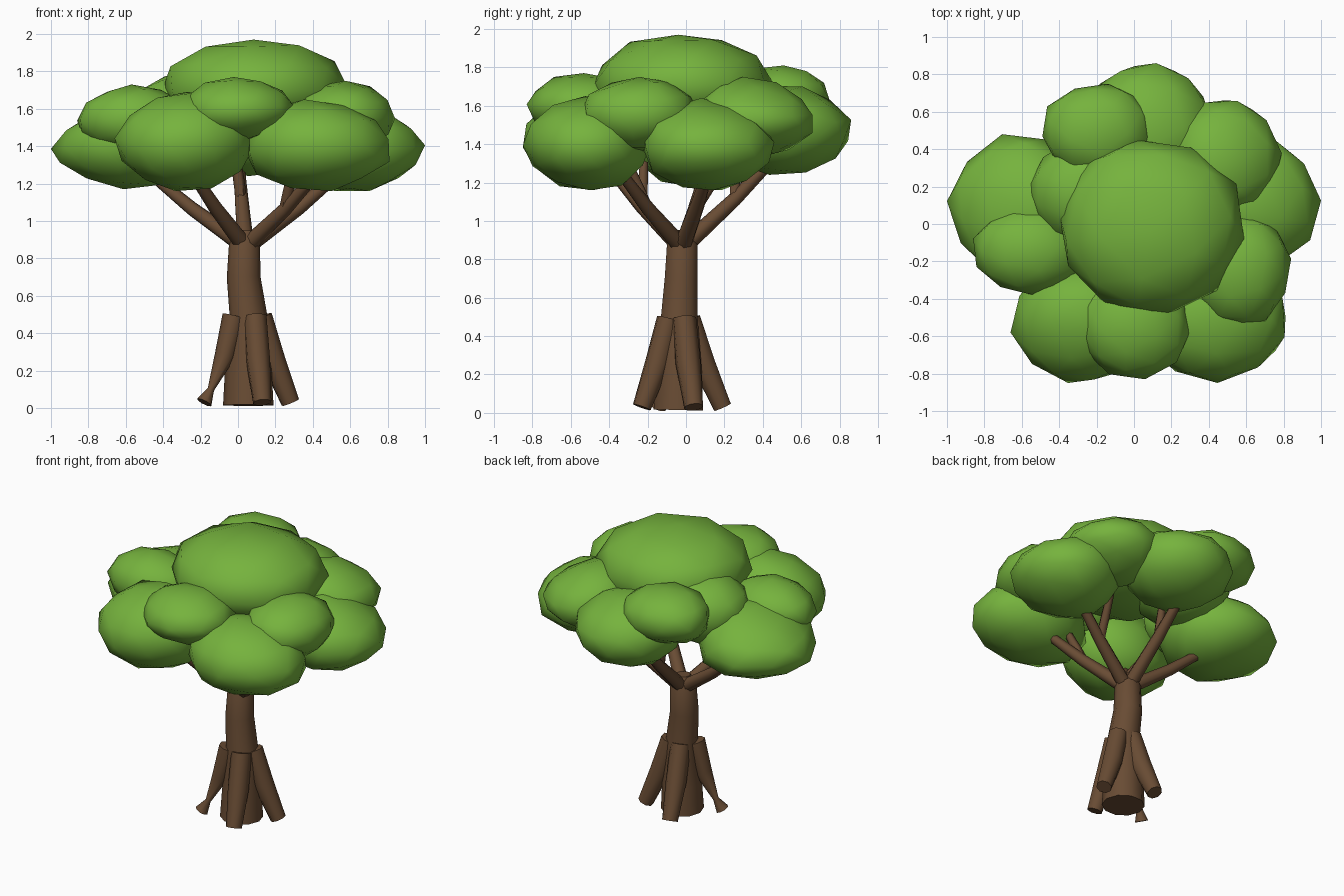
import bpy, bmesh, random
from math import cos, sin, pi
from mathutils import Vector, Euler

random.seed(7)
if "Cube" in bpy.data.objects:
    bpy.data.objects.remove(bpy.data.objects["Cube"])


def material(name, rgb):
    mat = bpy.data.materials.new(name)
    mat.use_nodes = True
    mat.diffuse_color = (*rgb, 1)
    mat.node_tree.nodes["Principled BSDF"].inputs["Base Color"].default_value = (*rgb, 1)
    return mat


leaf_green = material("leaf green", (0.18, 0.45, 0.047))
bark_brown = material("bark brown", (0.14, 0.072, 0.034))


def finish(bm, name, mat):
    bmesh.ops.recalc_face_normals(bm, faces=bm.faces)
    mesh = bpy.data.meshes.new(name)
    bm.to_mesh(mesh)
    bm.free()
    mesh.materials.append(mat)
    obj = bpy.data.objects.new(name, mesh)
    bpy.context.collection.objects.link(obj)
    bpy.ops.object.select_all(action='DESELECT')
    obj.select_set(True)
    bpy.context.view_layer.objects.active = obj
    bpy.ops.object.shade_smooth_by_angle(angle=pi / 3)
    return obj


def tube(name, path, radii, sides=8):
    """Tapered, capped tube through the path points."""
    bm = bmesh.new()
    pts = [Vector(p) for p in path]
    rings = []
    for i, p in enumerate(pts):
        along = pts[min(i + 1, len(pts) - 1)] - pts[max(i - 1, 0)]
        turn = Vector((0, 0, 1)).rotation_difference(along.normalized())
        rings.append([bm.verts.new(p + turn @ Vector((radii[i] * cos(2 * pi * k / sides),
                                                      radii[i] * sin(2 * pi * k / sides), 0)))
                      for k in range(sides)])
    for low, high in zip(rings, rings[1:]):
        for k in range(sides):
            n = (k + 1) % sides
            bm.faces.new((low[k], low[n], high[n], high[k]))
    bm.faces.new(rings[0])
    bm.faces.new(rings[-1])
    return finish(bm, name, bark_brown)


def leaf_clump(name, xs, ys, zs, taper):
    """Coarse ball, thinner on its outer side, fitted to the given extents."""
    bm = bmesh.new()
    bmesh.ops.create_icosphere(bm, subdivisions=2, radius=1)
    lean = 0.25 if taper else 0.08
    turn = Euler((random.uniform(-lean, lean), random.uniform(-lean, lean),
                  random.uniform(0, pi))).to_matrix()
    outward = Vector((sum(xs), sum(ys), 0)).normalized()
    for v in bm.verts:
        p = turn @ v.co * random.uniform(.96, 1.04)
        reach = p.dot(outward)
        p.z *= 1 - taper * reach
        p.z -= taper * .3 * reach
        v.co = p
    for axis, (low, high) in enumerate((xs, ys, zs)):
        values = [v.co[axis] for v in bm.verts]
        start, size = min(values), max(values) - min(values)
        for v in bm.verts:
            v.co[axis] = low + (v.co[axis] - start) / size * (high - low)
    return finish(bm, name, leaf_green)


# Trunk, slightly bent
tube("trunk", [(.055, -.04, .015), (.055, -.035, .2), (.055, -.035, .5),
               (.03, -.025, .7), (.035, -.02, .88), (.04, -.02, .95)],
     [.135, .125, .1, .09, .083, .05], 10)

# Buttress roots: top and foot of each
roots = {
    "front_root": ((.09, -.09), (.13, -.23)),
    "left_root": ((.12, -.01), (.28, .04)),
    "back_root": ((.03, .015), (-.01, .19)),
}
for name, (top, foot) in roots.items():
    a, b = Vector((*top, .49)), Vector((*foot, .03))
    knee = a.lerp(b, .5) - (b - a) * Vector((.08, .08, 0))
    tube(name, [a, knee, b], [.064, .066, .05])
tube("flared_root", [(-.02, -.07, .49), (-.07, -.09, .28), (-.145, -.12, .1), (-.18, -.14, .03)],
     [.064, .055, .018, .043])

# Branches fanning from the trunk top, most with a side twig
crown = Vector((.04, -.02, .86))
branches = {
    "right_branch": ((-.48, .1, 1.26), None),
    "front_right_branch": ((-.26, -.4, 1.28), (-.28, -.22, 1.3)),
    "front_left_branch": ((.42, -.34, 1.25), (.3, -.3, 1.3)),
    "left_branch": ((.56, .12, 1.27), (.38, .24, 1.36)),
    "back_branch": ((0, .48, 1.35), (-.02, .26, 1.4)),
}
for name, (tip, twig) in branches.items():
    tip = Vector(tip)
    mid = crown.lerp(tip, .55) - Vector((0, 0, .015))
    tube(name, [crown, mid, tip], [.047, .038, .029], 7)
    if twig:
        tube(name + "_twig", [mid, mid.lerp(Vector(twig), .4), twig], [.03, .03, .024], 6)

# Foliage clumps as extents along x, y and z, and outward taper
clumps = {
    "top_clump": ((-.4, .59), (-.49, .45), (1.45, 1.97), 0),
    "right_clump": ((-1, -.22), (-.28, .48), (1.17, 1.65), .3),
    "right_upper_clump": ((-.86, -.25), (-.38, .11), (1.36, 1.73), 0),
    "front_right_clump": ((-.66, .09), (-.85, -.22), (1.16, 1.69), .2),
    "front_upper_clump": ((-.3, .3), (-.83, -.25), (1.43, 1.77), 0),
    "front_left_clump": ((.04, .81), (-.85, -.18), (1.16, 1.65), .12),
    "left_upper_clump": ((.28, .84), (-.55, .05), (1.36, 1.75), 0),
    "left_clump": ((.3, 1), (-.22, .46), (1.16, 1.64), .2),
    "back_left_clump": ((.18, .79), (.06, .66), (1.32, 1.75), .3),
    "back_clump": ((-.28, .42), (.18, .86), (1.24, 1.7), .12),
    "back_upper_clump": ((-.49, .1), (.25, .75), (1.45, 1.81), 0),
    "inner_right_clump": ((-.57, .1), (-.12, .46), (1.36, 1.8), 0),
}
for name, extents in clumps.items():
    leaf_clump(name, *extents)
